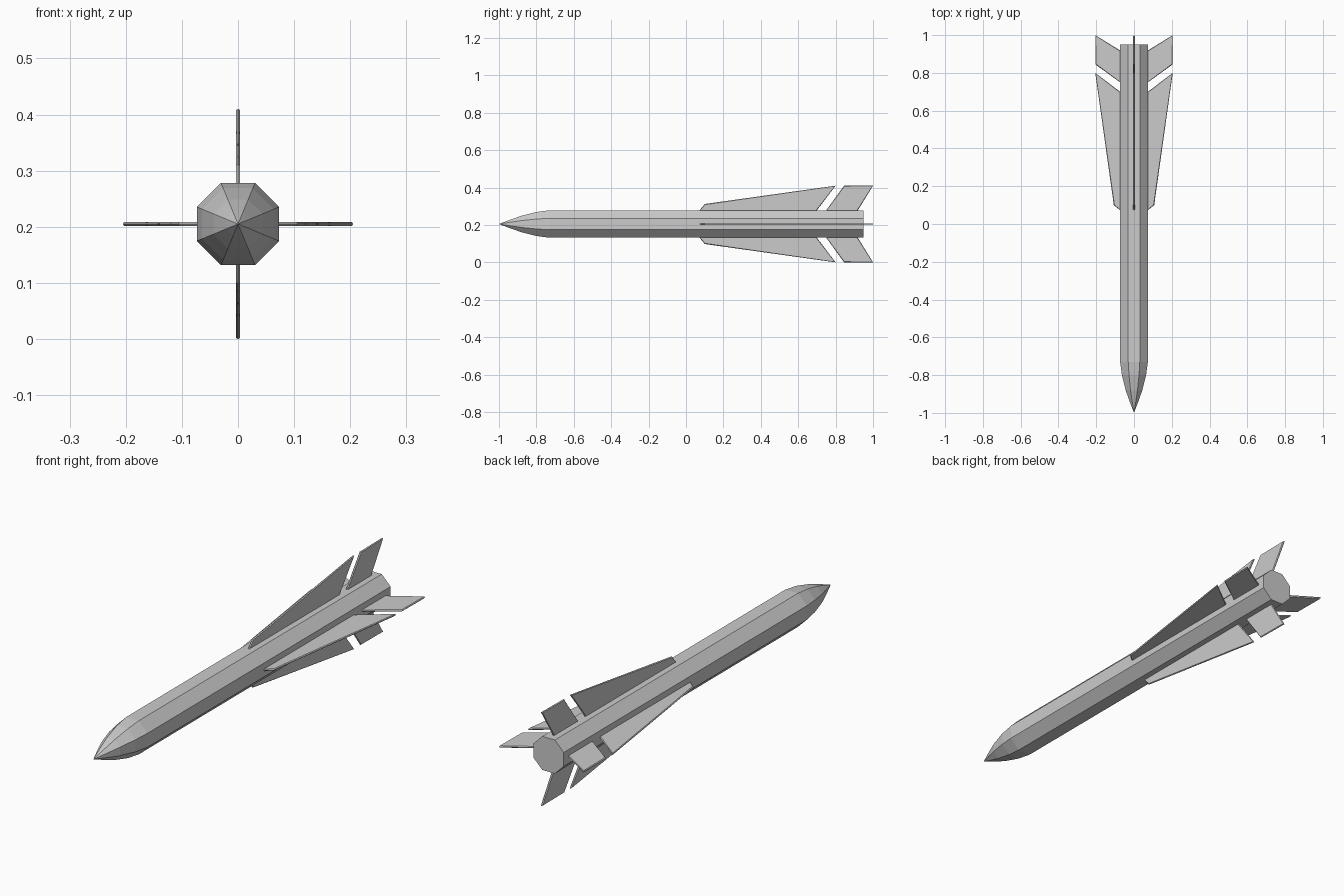
import bpy, bmesh
from math import sin, cos, pi

if "Cube" in bpy.data.objects:
    bpy.data.objects.remove(bpy.data.objects["Cube"])

CZ = 0.205   # height of the body axis


def finish(bm, name, loc=(0, 0, CZ), rot=(0, 0, 0)):
    bmesh.ops.recalc_face_normals(bm, faces=bm.faces)
    me = bpy.data.meshes.new(name)
    bm.to_mesh(me)
    bm.free()
    ob = bpy.data.objects.new(name, me)
    ob.location, ob.rotation_euler = loc, rot
    bpy.context.collection.objects.link(ob)
    return ob


# Octagonal body with curved nose: (y, apothem) stations
profile = [(-0.94, 0.023), (-0.88, 0.044), (-0.80, 0.064), (-0.73, 0.0735), (0.95, 0.0735)]
bm = bmesh.new()
tip = bm.verts.new((0, -1, 0))
angles = [pi / 8 + i * pi / 4 for i in range(8)]
rings = [[bm.verts.new((r / cos(pi / 8) * cos(a), y, r / cos(pi / 8) * sin(a))) for a in angles]
         for y, r in profile]
for i in range(8):
    j = (i + 1) % 8
    bm.faces.new((tip, rings[0][i], rings[0][j]))
    for a, b in zip(rings, rings[1:]):
        bm.faces.new((a[i], b[i], b[j], a[j]))
bm.faces.new(rings[-1])
finish(bm, "body")


# Flat fins with chamfered rims: half is inset and raised, then mirrored
def fin(name, outline, k):
    bm = bmesh.new()
    face = bm.faces.new([bm.verts.new((r, y, 0)) for r, y in outline])
    face.normal_update()
    if face.normal.z < 0:
        face.normal_flip()
    bmesh.ops.inset_individual(bm, faces=[face], thickness=0.004, depth=0.004)
    me = bpy.data.meshes.new(name)
    bm.to_mesh(me)
    bm.free()
    ob = bpy.data.objects.new(name, me)
    ob.location, ob.rotation_euler = (0, 0, CZ), (0, k * pi / 2, 0)
    bpy.context.collection.objects.link(ob)
    mod = ob.modifiers.new("mirror", 'MIRROR')
    mod.use_axis = (False, False, True)


wing = [(0.064, 0.065), (0.107, 0.10), (0.205, 0.80), (0.064, 0.693)]
tail = [(0.064, 0.743), (0.205, 0.845), (0.205, 1.0), (0.064, 0.913)]
for k in range(4):
    fin(f"wing_{k + 1}", wing, k)
    fin(f"tail_fin_{k + 1}", tail, k)
